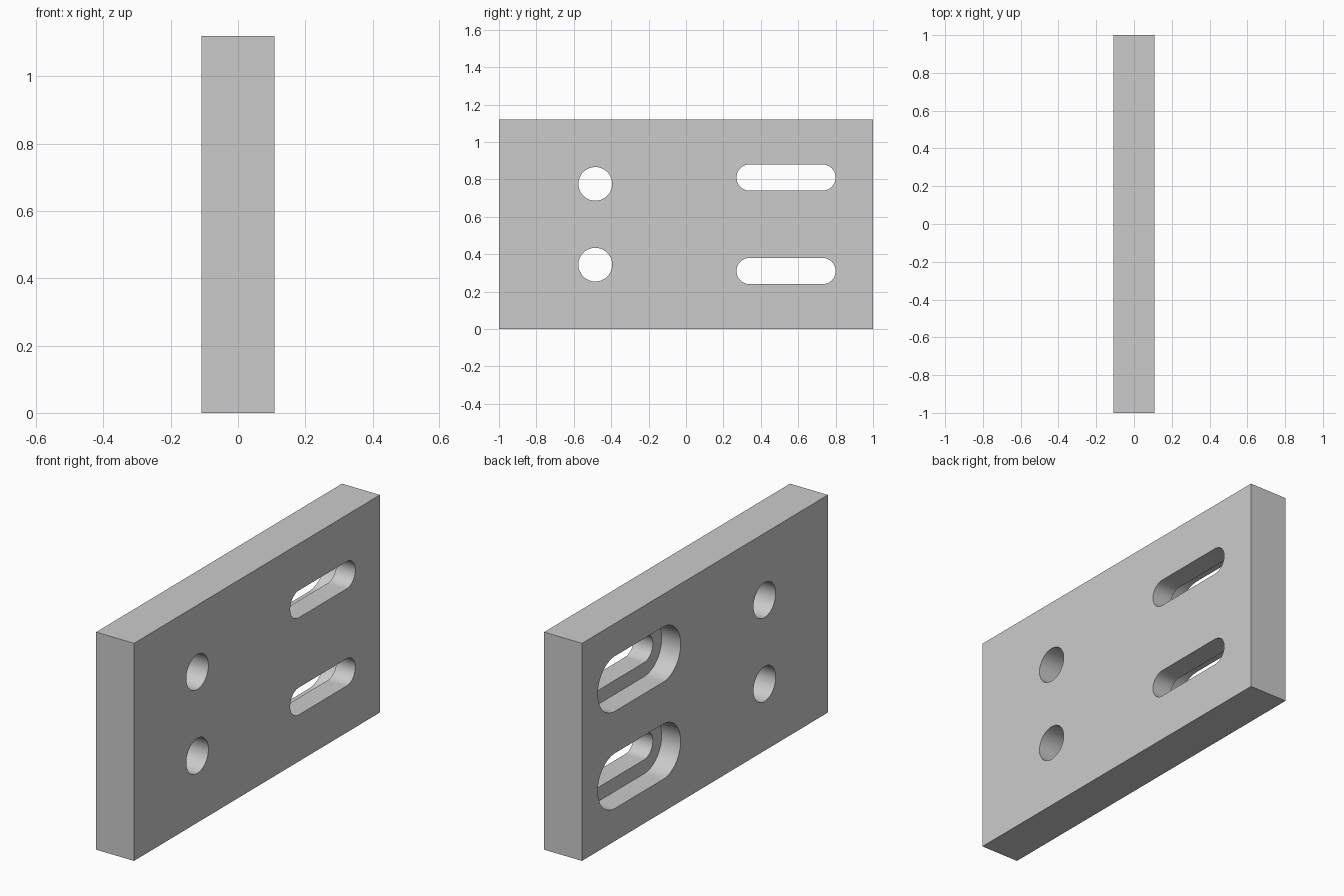
import bpy, bmesh, math

if "Cube" in bpy.data.objects:
    bpy.data.objects.remove(bpy.data.objects["Cube"], do_unlink=True)

THICK, LENGTH, HEIGHT = 0.216, 2.0, 1.12
MID = HEIGHT / 2
ARC = 32  # segments per half circle

grey = bpy.data.materials.new("plain grey")
grey.use_nodes = True
grey.diffuse_color = (0.6, 0.6, 0.6, 1)
grey.node_tree.nodes["Principled BSDF"].inputs["Base Color"].default_value = (0.6, 0.6, 0.6, 1)


def add_object(name, bm):
    bmesh.ops.recalc_face_normals(bm, faces=bm.faces)
    mesh = bpy.data.meshes.new(name)
    bm.to_mesh(mesh)
    bm.free()
    mesh.materials.append(grey)
    obj = bpy.data.objects.new(name, mesh)
    bpy.context.collection.objects.link(obj)
    return obj


def slot_cutter(name, y, z, half_run, radius, x0, x1):
    """Prism along x with round ends; a zero half_run gives a cylinder."""
    bm = bmesh.new()
    ring = []
    for side in (1, -1):
        for i in range(ARC + (half_run > 0)):
            a = math.pi * i / ARC - side * math.pi / 2
            ring.append(bm.verts.new((x0, y + side * half_run + radius * math.cos(a),
                                      z + radius * math.sin(a))))
    face = bm.faces.new(ring)
    out = bmesh.ops.extrude_face_region(bm, geom=[face])
    verts = [v for v in out["geom"] if isinstance(v, bmesh.types.BMVert)]
    bmesh.ops.translate(bm, verts=verts, vec=(x1 - x0, 0, 0))
    cutter = add_object(name, bm)
    cutter.hide_render = True
    return cutter


# Plate
bm = bmesh.new()
bmesh.ops.create_cube(bm, size=1)
bmesh.ops.scale(bm, verts=bm.verts, vec=(THICK, LENGTH, HEIGHT))
bmesh.ops.translate(bm, verts=bm.verts, vec=(0, 0, MID))
plate = add_object("mounting_plate", bm)

# Round holes, through slots, and wider slot recesses on the -x face
cutters = []
for level, s in (("upper", 1), ("lower", -1)):
    cutters += [
        slot_cutter(level + "_hole_cutter", -0.485, MID + s * 0.216, 0, 0.09, -THICK, THICK),
        slot_cutter(level + "_recess_cutter", 0.535, MID + s * 0.25, 0.195, 0.142, -THICK, 0),
        slot_cutter(level + "_slot_cutter", 0.535, MID + s * 0.25, 0.195, 0.07, -THICK, THICK),
    ]

bpy.ops.object.select_all(action="DESELECT")
bpy.context.view_layer.objects.active = plate
plate.select_set(True)
for cutter in cutters:
    mod = plate.modifiers.new(cutter.name, "BOOLEAN")
    mod.operation = "DIFFERENCE"
    mod.solver = "EXACT"
    mod.object = cutter
    bpy.ops.object.modifier_apply(modifier=mod.name)
for cutter in cutters:
    bpy.data.objects.remove(cutter, do_unlink=True)

bpy.ops.object.shade_smooth_by_angle(angle=math.radians(30))
